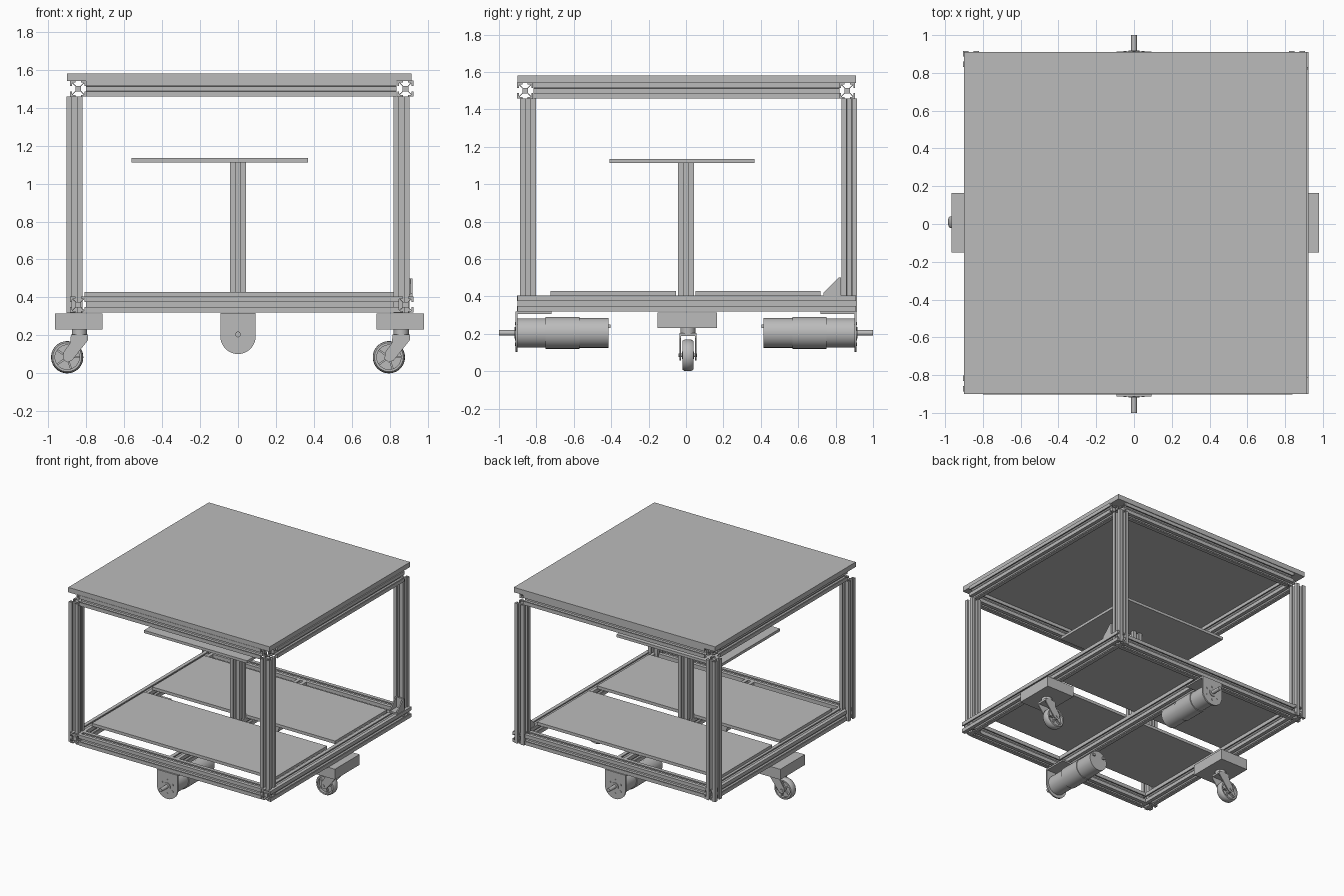
import bpy, bmesh
from math import sin, cos, pi
from mathutils import Matrix

cube = bpy.data.objects.get("Cube")
if cube:
    bpy.data.objects.remove(cube, do_unlink=True)

grey = bpy.data.materials.new("plain_grey")
grey.use_nodes = True
GREY = (0.5, 0.5, 0.5, 1)
grey.diffuse_color = GREY
grey.node_tree.nodes["Principled BSDF"].inputs["Base Color"].default_value = GREY

# Maps a profile point (u, v) and a distance w to the chosen axis
AXES = {
    "x": lambda u, v, w: (w, u, v),
    "y": lambda u, v, w: (u, w, v),
    "z": lambda u, v, w: (u, v, w),
}


def finish(name, bm, smooth=False):
    bmesh.ops.recalc_face_normals(bm, faces=bm.faces)
    mesh = bpy.data.meshes.new(name)
    bm.to_mesh(mesh)
    bm.free()
    mesh.materials.append(grey)
    obj = bpy.data.objects.new(name, mesh)
    bpy.context.collection.objects.link(obj)
    if smooth:
        bpy.ops.object.select_all(action="DESELECT")
        obj.select_set(True)
        bpy.context.view_layer.objects.active = obj
        bpy.ops.object.shade_smooth_by_angle(angle=0.6)
    return obj


def prism(name, points, axis, start, end, smooth=False):
    bm = bmesh.new()
    place = AXES[axis]
    rings = [[bm.verts.new(place(u, v, w)) for u, v in points] for w in (start, end)]
    for ring in rings:
        bm.faces.new(ring)
    n = len(points)
    for i in range(n):
        j = (i + 1) % n
        bm.faces.new((rings[0][i], rings[0][j], rings[1][j], rings[1][i]))
    return finish(name, bm, smooth)


def box(name, x, y, z):
    return prism(name, [(x[0], y[0]), (x[1], y[0]), (x[1], y[1]), (x[0], y[1])], "z", *z)


def arc(cu, cv, r, a0=0.0, a1=2 * pi, n=32):
    full = a1 - a0 > 6.2
    return [(cu + r * cos(a0 + (a1 - a0) * i / n), cv + r * sin(a0 + (a1 - a0) * i / n))
            for i in range(n if full else n + 1)]


def rod(name, axis, centre, r, start, end, n=32):
    return prism(name, arc(*centre, r, n=n), axis, start, end, True)


# Slotted extrusion cross-section: one side, turned four times
HALF = 0.0425
SIDE = [(1, 1), (0.32, 1), (0.32, 0.78), (0.7, 0.78), (0.3, 0.36),
        (-0.3, 0.36), (-0.7, 0.78), (-0.32, 0.78), (-0.32, 1)]


def beam(name, axis, centre, start, end):
    pts = []
    for k in range(4):
        c, s = round(cos(k * pi / 2)), round(sin(k * pi / 2))
        pts += [(centre[0] + HALF * (c * u - s * v), centre[1] + HALF * (s * u + c * v))
                for u, v in SIDE]
    return prism(name, pts, axis, start, end)


# Top plate and open-cornered top frame
box("top_plate", (-0.9, 0.915), (-0.9, 0.91), (1.54, 1.58))
for tag, y in (("front", -0.86), ("back", 0.862)):
    beam("top_beam_" + tag, "x", (y, 1.5), -0.8, 0.835)
    beam("bottom_beam_" + tag, "x", (y, 0.362), -0.8, 0.84)
for tag, x in (("right", -0.842), ("left", 0.882)):
    beam("top_beam_" + tag, "y", (x, 1.5), -0.815, 0.82)
    beam("bottom_beam_" + tag, "y", (x, 0.362), -0.9, 0.91)
beam("bottom_beam_middle", "y", (0, 0.362), -0.82, 0.82)

# Corner legs
for xtag, x in (("right", -0.862), ("left", 0.862)):
    for ytag, y in (("front", -0.845), ("back", 0.873)):
        beam(f"leg_{ytag}_{xtag}", "z", (x, y), 0.318, 1.458)

# Lower shelves, central post and small table
box("shelf_front", (-0.81, 0.84), (-0.725, -0.053), (0.406, 0.43))
box("shelf_back", (-0.81, 0.84), (0.05, 0.72), (0.406, 0.43))
beam("post", "z", (0, 0), 0.405, 1.112)
box("small_table", (-0.56, 0.37), (-0.41, 0.365), (1.112, 1.134))

# Corner gusset at the back left leg
GUSSET = [(0.735, 0.405), (0.83, 0.405), (0.83, 0.5), (0.815, 0.5), (0.735, 0.42)]
for x in (0.845, 0.91):
    prism("gusset_cheek", GUSSET, "x", x, x + 0.01)
box("gusset_foot", (0.845, 0.92), (0.735, 0.83), (0.405, 0.417))
box("gusset_back", (0.845, 0.92), (0.818, 0.83), (0.405, 0.5))

# Swivel casters
FORK = [(0.045, 0.205), (0.045, 0.175), (-0.04, 0.068), (-0.065, 0.058),
        (-0.088, 0.075), (-0.085, 0.11), (-0.05, 0.16), (-0.045, 0.205)]
TYRE = [(0.064, -0.03), (0.076, -0.03), (0.083, -0.02), (0.085, 0),
        (0.083, 0.02), (0.076, 0.03), (0.064, 0.03)]


def caster(tag, x, block):
    yc, zc, wx = 0.01, 0.085, x - 0.065
    box("caster_block_" + tag, block, (-0.152, 0.165), (0.23, 0.315))
    rod("caster_stem_" + tag, "z", (x, yc), 0.04, 0.2, 0.231)
    box("caster_crown_" + tag, (x - 0.045, x + 0.045), (yc - 0.045, yc + 0.045), (0.188, 0.205))
    for y in (yc - 0.045, yc + 0.037):
        prism("caster_fork_" + tag, [(x + u, v) for u, v in FORK], "y", y, y + 0.008)
    rod("caster_axle_" + tag, "y", (wx, zc), 0.01, yc - 0.05, yc + 0.05, 16)
    rod("caster_hub_" + tag, "y", (wx, zc), 0.02, yc - 0.032, yc + 0.032, 24)
    rod("caster_web_" + tag, "y", (wx, zc), 0.066, yc - 0.008, yc + 0.008)
    # Tyre, spun around the axle
    bm = bmesh.new()
    verts = [bm.verts.new((wx + r, yc + w, zc)) for r, w in TYRE]
    edges = [bm.edges.new((verts[i], verts[i - 1])) for i in range(len(verts))]
    bmesh.ops.spin(bm, geom=verts + edges, cent=(wx, yc, zc), axis=(0, 1, 0),
                   angle=2 * pi, steps=40, use_merge=True)
    bmesh.ops.remove_doubles(bm, verts=bm.verts, dist=0.0001)
    finish("caster_tyre_" + tag, bm, True)
    # Five spokes
    bm = bmesh.new()
    for k in range(5):
        turn = (Matrix.Translation((wx, yc, zc)) @ Matrix.Rotation(2 * pi * k / 5, 4, "Y")
                @ Matrix.Translation((0.04, 0, 0)) @ Matrix.Diagonal((0.052, 0.044, 0.01, 1)))
        bmesh.ops.create_cube(bm, size=1, matrix=turn)
    finish("caster_spokes_" + tag, bm)


caster("right", -0.835, (-0.965, -0.715))
caster("left", 0.86, (0.73, 0.98))

# Geared motors on angle brackets, front (s = -1) and back (s = 1)
AXIS = (0, 0.205)
for tag, s in (("front", -1), ("back", 1)):
    outline = arc(0, 0.195, 0.093, pi, 2 * pi, 24) + [(0.093, 0.315), (-0.093, 0.315)]
    prism("bracket_plate_" + tag, outline, "y", s * 0.9, s * 0.912, True)
    box("bracket_flange_" + tag, (-0.093, 0.093), sorted((s * 0.72, s * 0.912)), (0.305, 0.318))
    rod("motor_gearbox_" + tag, "y", AXIS, 0.078, s * 0.745, s * 0.9)
    rod("motor_body_" + tag, "y", AXIS, 0.085, s * 0.57, s * 0.75)
    rod("motor_can_" + tag, "y", AXIS, 0.08, s * 0.415, s * 0.57)
    for x in (-0.045, 0.045):
        box("motor_terminal_" + tag, (x - 0.01, x + 0.01), sorted((s * 0.405, s * 0.42)),
            (0.23, 0.25))
    rod("motor_boss_" + tag, "y", AXIS, 0.03, s * 0.9, s * 0.918)
    rod("motor_shaft_" + tag, "y", AXIS, 0.015, s * 0.9, s * 1.0, 24)
    for k in range(6):
        a = pi / 6 + k * pi / 3
        rod("bracket_screw_" + tag, "y", (0.055 * cos(a), 0.2 + 0.055 * sin(a)), 0.009,
            s * 0.91, s * 0.915, 12)
